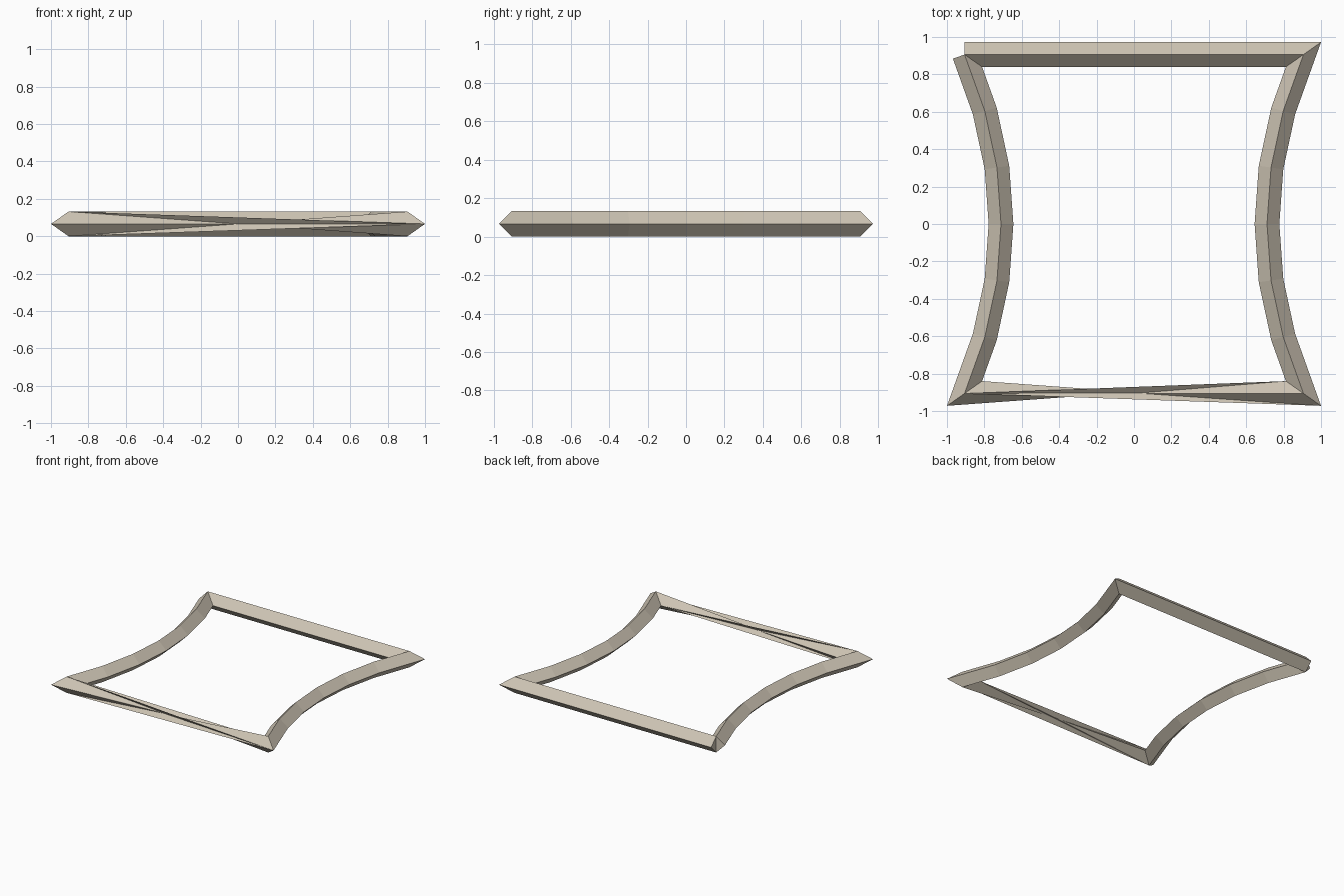
import bpy, bmesh
from mathutils import Vector

if "Cube" in bpy.data.objects:
    bpy.data.objects.remove(bpy.data.objects["Cube"])

H, SAG, R, N = 0.906, 0.195, 0.066, 6   # half size, bow of sides, bar radius, steps per side

# Path: back bar, bowed right side, front bar, bowed left side (clockwise, open at back left)
def bow(y):
    return H - SAG + SAG * (y / H) ** 2

ys = [H - 2 * H * i / N for i in range(N + 1)]
path = [Vector((-H, H))] + [Vector((bow(y), y)) for y in ys] + [Vector((-bow(y), y)) for y in reversed(ys)]
front = N + 1   # segment of the front bar

def outward(a, b):
    d = (b - a).normalized()
    return Vector((-d.y, d.x))

bm = bmesh.new()

# Mitred diamond sections: top, inner, bottom, outer
rings = []
for i, p in enumerate(path):
    n1 = outward(path[max(i - 1, 0)], path[max(i, 1)])
    last = len(path) - 1
    n2 = outward(path[min(i, last - 1)], path[min(i + 1, last)])
    m = (n1 + n2) / (1 + n1.dot(n2)) * R
    rings.append([bm.verts.new(c) for c in (
        (p.x, p.y, 2 * R), (p.x - m.x, p.y - m.y, R),
        (p.x, p.y, 0), (p.x + m.x, p.y + m.y, R))])

# Skin; the front bar makes a half twist and is split into triangles
for i in range(len(rings) - 1):
    a, b = rings[i], rings[i + 1]
    for k in range(4):
        j = (k + 1) % 4
        if i != front:
            bm.faces.new((a[k], a[j], b[j], b[k]))
            continue
        c, d = b[(k + 3) % 4], b[(k + 2) % 4]
        tris = ((a[k], a[j], c), (a[k], c, d)) if k % 2 else ((a[k], a[j], d), (a[j], c, d))
        for t in tris:
            bm.faces.new(t)

# End caps
bm.faces.new(rings[0][::-1])
bm.faces.new(rings[-1])

mesh = bpy.data.meshes.new("frame")
bm.to_mesh(mesh)
bm.free()
mat = bpy.data.materials.new("warm beige")
mat.diffuse_color = (0.62, 0.56, 0.46, 1)
mat.use_nodes = True
mat.node_tree.nodes["Principled BSDF"].inputs["Base Color"].default_value = mat.diffuse_color
mesh.materials.append(mat)
bpy.context.collection.objects.link(bpy.data.objects.new("frame", mesh))
